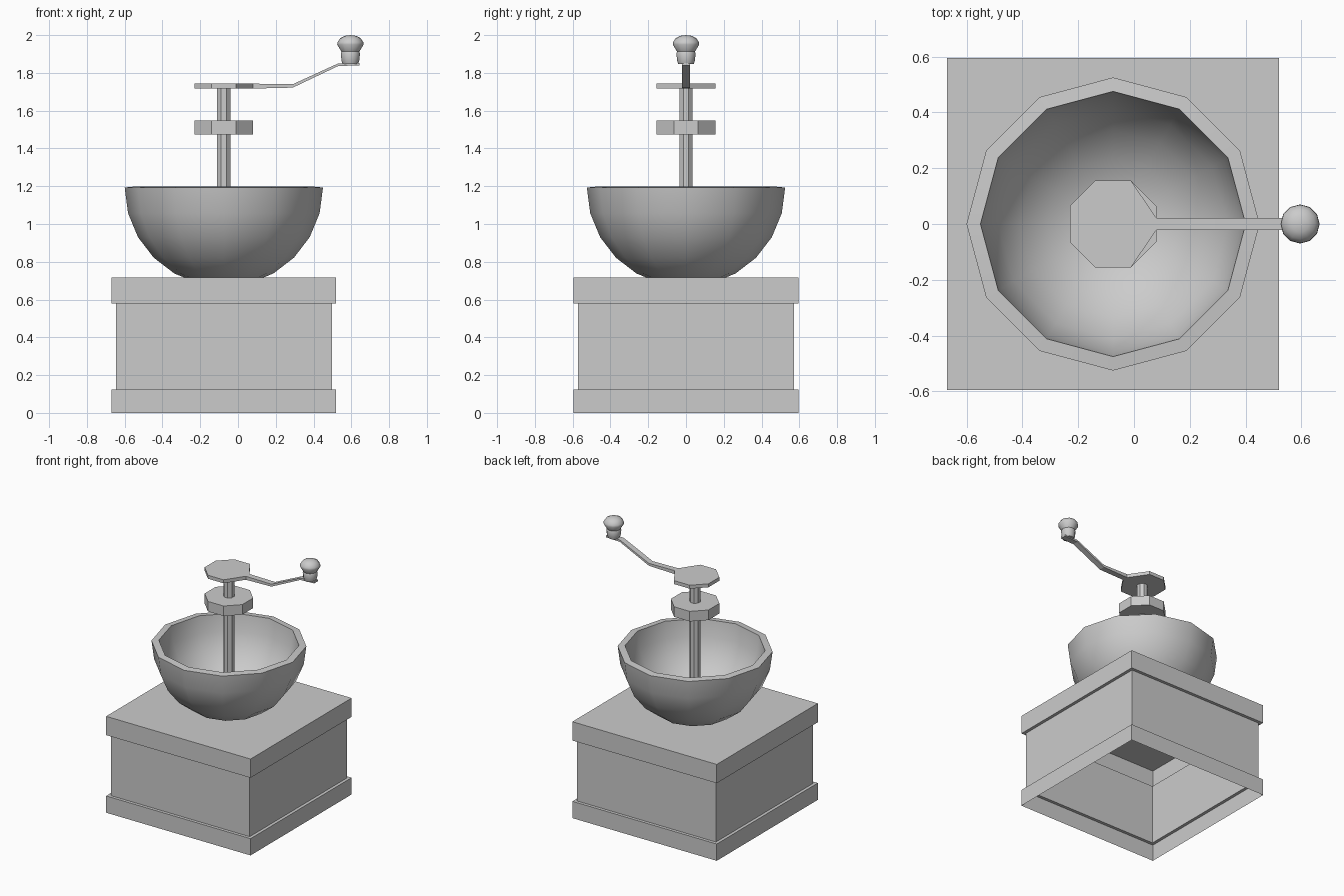
import bpy, bmesh, math

if "Cube" in bpy.data.objects:
    bpy.data.objects.remove(bpy.data.objects["Cube"])

CX = -0.075  # axis of box, bowl and shaft


def finish(name, bm, smooth=None, recalc=True):
    if recalc:
        bmesh.ops.recalc_face_normals(bm, faces=bm.faces[:])
    me = bpy.data.meshes.new(name)
    bm.to_mesh(me)
    bm.free()
    ob = bpy.data.objects.new(name, me)
    bpy.context.collection.objects.link(ob)
    if smooth:
        bpy.ops.object.select_all(action='DESELECT')
        ob.select_set(True)
        bpy.context.view_layer.objects.active = ob
        bpy.ops.object.shade_smooth_by_angle(angle=math.radians(smooth))
    return ob


def lathe(name, profile, sides, cx, turn=0.0, smooth=None, scale=1.0):
    """Revolve (radius, z) points about a vertical axis; radius 0 makes a pole."""
    bm = bmesh.new()
    rings = []
    for r, z in profile:
        if r < 1e-6:
            rings.append([bm.verts.new((cx, 0, z))])
            continue
        rings.append([bm.verts.new((cx + r * scale * math.cos(turn + math.tau * i / sides),
                                    r * scale * math.sin(turn + math.tau * i / sides), z))
                      for i in range(sides)])
    for a, b in zip(rings, rings[1:]):
        for i in range(sides):
            j = (i + 1) % sides
            quad = [a[i % len(a)], a[j % len(a)], b[j % len(b)], b[i % len(b)]]
            bm.faces.new(list(dict.fromkeys(quad)))
    # flat caps on open ends
    if profile[-1][0] > 0 and name != "bowl":
        bm.faces.new(rings[-1])
    if profile[0][0] > 0 and name not in ("bowl", "box"):
        bm.faces.new(rings[0])
    return finish(name, bm, smooth)


# Box: square shell with base and top trims, open underneath
lathe("box", [(0.595, 0), (0.595, 0.125), (0.572, 0.125), (0.572, 0.578),
              (0.595, 0.578), (0.595, 0.718)], 4, CX, math.pi / 4, scale=math.sqrt(2))

# Bowl: thick hemisphere with twelve sides
steps = [math.radians(15 * k) for k in range(7)]
outer = [(0.525 * math.cos(a), 1.193 - 0.525 * math.sin(a)) for a in reversed(steps)]
inner = [(0.475 * math.cos(a), 1.198 - 0.475 * math.sin(a)) for a in steps]
lathe("bowl", outer + inner, 12, CX, smooth=40)

# Shaft and nut: octagonal prisms
OCT = 1 / math.cos(math.pi / 8)
lathe("shaft", [(0.035, 0.70), (0.035, 1.72)], 8, CX, math.pi / 8, scale=OCT)
lathe("nut", [(0.155, 1.473), (0.155, 1.548)], 8, CX, math.pi / 8, scale=OCT)

# Crank: octagonal plate whose right side narrows and extrudes into the arm
bm = bmesh.new()
outline = []
for i in range(8):
    a = math.pi / 8 + i * math.pi / 4
    x, y = CX + 0.155 * OCT * math.cos(a), 0.155 * OCT * math.sin(a)
    if i in (0, 7):
        y = math.copysign(0.022, y)
    outline.append(bm.verts.new((x, y, 1.717)))
plate = bm.faces.new(outline)
up = bmesh.ops.extrude_face_region(bm, geom=[plate], use_keep_orig=True)
for v in up["geom"]:
    if isinstance(v, bmesh.types.BMVert):
        v.co.z = 1.743
bmesh.ops.recalc_face_normals(bm, faces=bm.faces[:])
tip = max(bm.faces, key=lambda f: f.calc_center_median().x)
for x, low, high in [(0.29, 1.722, 1.740), (0.53, 1.836, 1.850), (0.643, 1.840, 1.853)]:
    mid = tip.calc_center_median().z
    tip = bmesh.ops.extrude_discrete_faces(bm, faces=[tip])["faces"][0]
    for v in tip.verts:
        v.co.x, v.co.z = x, (high if v.co.z > mid else low)
finish("crank", bm)

# Knob: turned grip with domed cap
lathe("knob", [(0, 1.845), (0.041, 1.847), (0.047, 1.865), (0.051, 1.902),
               (0.047, 1.912), (0.070, 1.950), (0.068, 1.963), (0.054, 1.984),
               (0.030, 1.996), (0, 2.0)], 12, 0.595, smooth=40)
